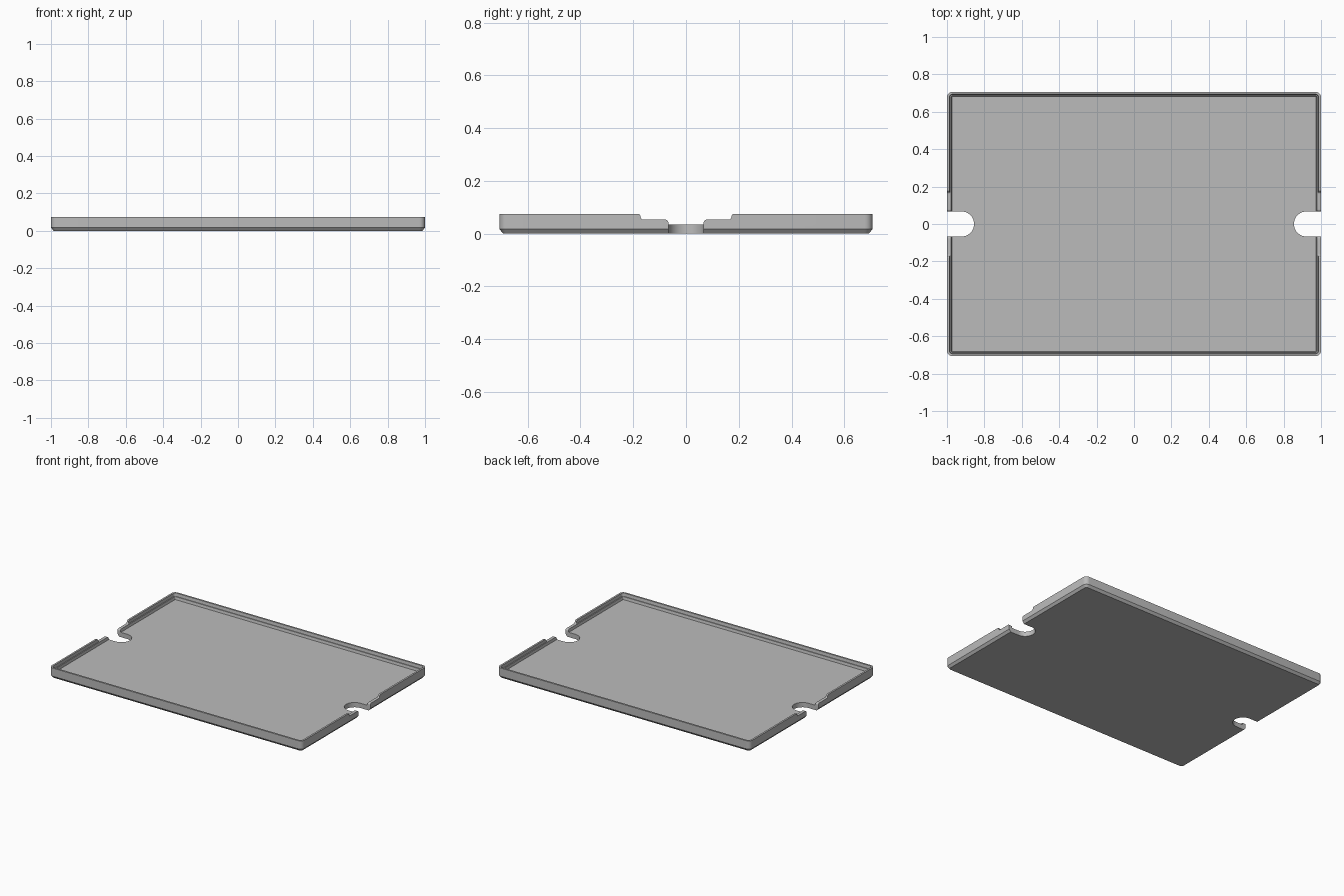
import bpy, bmesh, math

cube = bpy.data.objects.get("Cube")
if cube:
    bpy.data.objects.remove(cube, do_unlink=True)

HALF_X, HALF_Y, CORNER = 1.0, 0.707, 0.03
HEIGHT, FLOOR, LEDGE = 0.075, 0.034, 0.053
SLOT_R, SLOT_END, NOTCH_Y = 0.067, 0.855, 0.172

grey = bpy.data.materials.new("plain_grey")
grey.use_nodes = True
colour = (0.5, 0.5, 0.5, 1)
grey.diffuse_color = colour
grey.node_tree.nodes["Principled BSDF"].inputs["Base Color"].default_value = colour


def arc(cx, cy, r, start, end, steps=6):
    """Points on an arc, angles in degrees."""
    angles = [math.radians(start + (end - start) * i / steps) for i in range(steps + 1)]
    return [(cx + r * math.cos(a), cy + r * math.sin(a)) for a in angles]


def rounded_rect(inset):
    r = max(CORNER - inset, 0.004)
    x, y = HALF_X - inset - r, HALF_Y - inset - r
    corners = ((x, y), (-x, y), (-x, -y), (x, -y))
    return [p for i, (cx, cy) in enumerate(corners)
            for p in arc(cx, cy, r, 90 * i, 90 * i + 90)]


def make_object(name, bm):
    bmesh.ops.recalc_face_normals(bm, faces=bm.faces)
    mesh = bpy.data.meshes.new(name)
    bm.to_mesh(mesh)
    bm.free()
    mesh.materials.append(grey)
    obj = bpy.data.objects.new(name, mesh)
    bpy.context.collection.objects.link(obj)
    return obj


def loft(name, rings):
    """Closed solid skinned through equal-length rings of points."""
    bm = bmesh.new()
    loops = [[bm.verts.new(p) for p in ring] for ring in rings]
    for a, b in zip(loops, loops[1:]):
        for i in range(len(a)):
            j = (i + 1) % len(a)
            bm.faces.new((a[i], a[j], b[j], b[i]))
    bm.faces.new(loops[0])
    bm.faces.new(loops[-1])
    return make_object(name, bm)


# Tray: chamfered base, wall, stepped lip and recessed floor
section = [(0.014, 0), (0, 0.017), (0, HEIGHT), (0.013, HEIGHT),
           (0.016, LEDGE), (0.022, LEDGE), (0.026, FLOOR)]
tray = loft("tray", [[(x, y, z) for x, y in rounded_rect(inset)] for inset, z in section])

# Finger slots: rounded ends cut in from each short side
cutters = []
for name, side in (("left", 1), ("right", -1)):
    outline = [(1.1, -SLOT_R), (1.1, SLOT_R)] + arc(SLOT_END + SLOT_R, 0, SLOT_R, 90, 270, 20)
    cutters.append(loft(name + "_slot_cutter",
                        [[(side * x, y, z) for x, y in outline] for z in (-0.1, 0.2)]))

# Lowered rim beside the slots, with filleted steps
r = 0.011
half = [(NOTCH_Y + r, 0.2)]
half += arc(NOTCH_Y + r, HEIGHT - r, r, 90, 180)
half += arc(NOTCH_Y - r, LEDGE + r, r, 0, -90)
half += arc(SLOT_R + r, LEDGE - r, r, 90, 180)
profile = half + [(-y, z) for y, z in reversed(half)]
for name, side in (("left", 1), ("right", -1)):
    cutters.append(loft(name + "_rim_cutter",
                        [[(side * x, y, z) for y, z in profile] for x in (0.95, 1.1)]))

for cutter in cutters:
    cutter.hide_render = True
    mod = tray.modifiers.new(cutter.name, "BOOLEAN")
    mod.operation = "DIFFERENCE"
    mod.solver = "EXACT"
    mod.object = cutter

# Bake the cuts, then drop the helpers
bpy.ops.object.select_all(action="DESELECT")
tray.select_set(True)
bpy.context.view_layer.objects.active = tray
for mod in list(tray.modifiers):
    bpy.ops.object.modifier_apply(modifier=mod.name)
for cutter in cutters:
    bpy.data.objects.remove(cutter, do_unlink=True)
bpy.ops.object.shade_smooth_by_angle(angle=math.radians(30))
